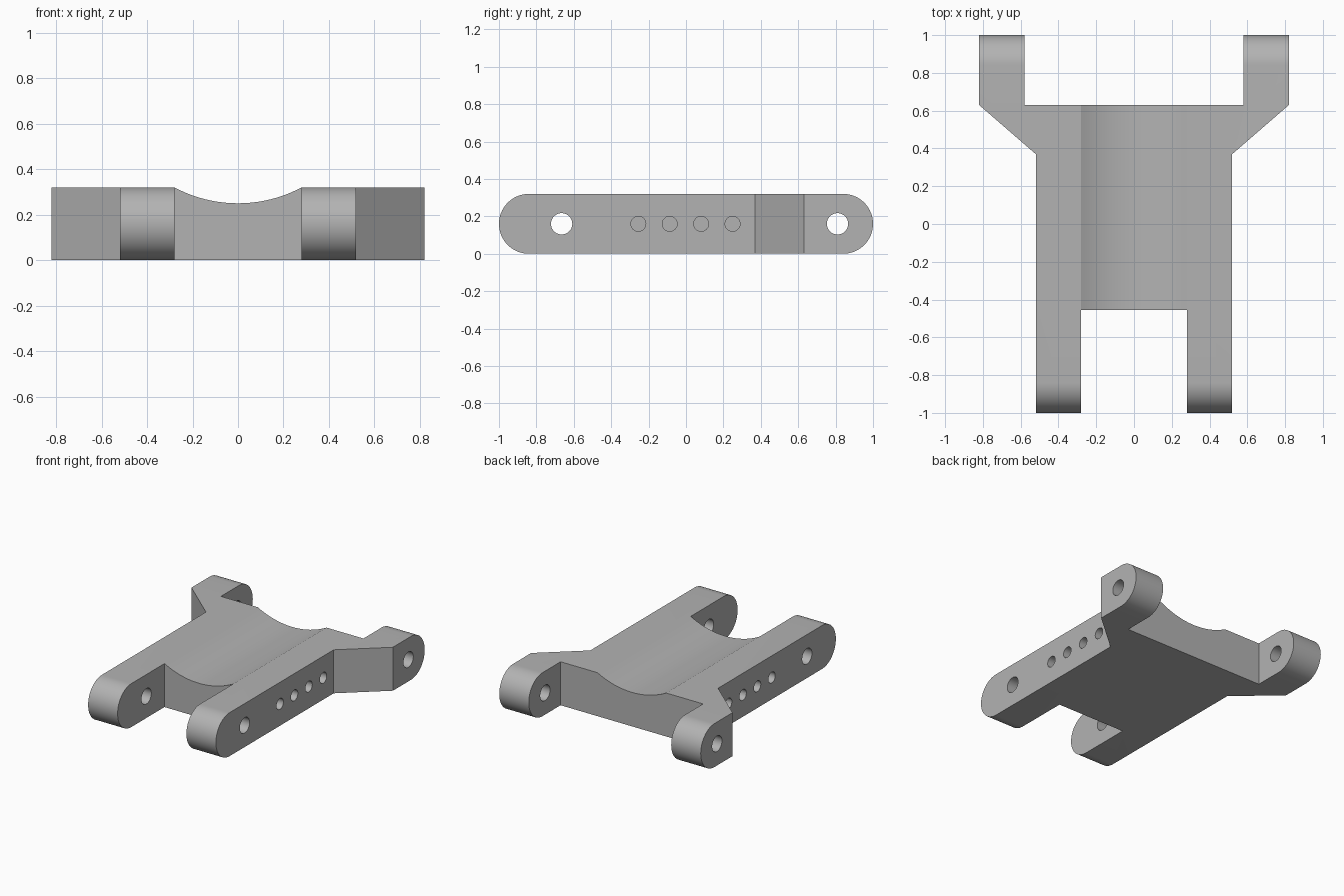
import bpy, bmesh, math
from mathutils import Matrix, Vector

if "Cube" in bpy.data.objects:
    bpy.data.objects.remove(bpy.data.objects["Cube"], do_unlink=True)

HEIGHT = 0.32
MID = HEIGHT / 2

grey = bpy.data.materials.new("plain grey")
grey.use_nodes = True
grey.diffuse_color = (0.45, 0.45, 0.45, 1)
grey.node_tree.nodes["Principled BSDF"].inputs["Base Color"].default_value = (0.45, 0.45, 0.45, 1)


def prism(name, points, direction):
    """Extrude a closed outline of 3D points along a direction."""
    bm = bmesh.new()
    face = bm.faces.new([bm.verts.new(p) for p in points])
    top = bmesh.ops.extrude_face_region(bm, geom=[face])["geom"]
    bmesh.ops.translate(bm, vec=Vector(direction),
                        verts=[v for v in top if isinstance(v, bmesh.types.BMVert)])
    bmesh.ops.recalc_face_normals(bm, faces=bm.faces)
    return finish(name, bm)


def cylinder(name, axis, centre, radius, length, sides):
    """Cylinder along the x or y axis."""
    bm = bmesh.new()
    turn = Matrix.Rotation(math.pi / 2, 4, "Y" if axis == "x" else "X")
    bmesh.ops.create_cone(bm, cap_ends=True, segments=sides, radius1=radius, radius2=radius,
                          depth=length, matrix=Matrix.Translation(centre) @ turn)
    return finish(name, bm)


def finish(name, bm):
    mesh = bpy.data.meshes.new(name)
    bm.to_mesh(mesh)
    bm.free()
    mesh.materials.append(grey)
    obj = bpy.data.objects.new(name, mesh)
    bpy.context.collection.objects.link(obj)
    return obj


def carve(target, tool, operation="DIFFERENCE"):
    """Apply a boolean and discard the cutter."""
    tool.hide_render = True
    bpy.context.view_layer.objects.active = target
    mod = target.modifiers.new(tool.name, "BOOLEAN")
    mod.object, mod.operation, mod.solver = tool, operation, "EXACT"
    bpy.ops.object.modifier_apply(modifier=mod.name)
    bpy.data.objects.remove(tool, do_unlink=True)


# Plan outline: half of it, mirrored
half = [(0.28, -0.455), (0.28, -1), (0.52, -1), (0.52, 0.37),
        (0.82, 0.63), (0.82, 1), (0.58, 1), (0.58, 0.63)]
outline = half + [(-x, y) for x, y in reversed(half)]
arm = prism("suspension_arm", [(x, y, 0) for x, y in outline], (0, 0, HEIGHT))

# Rounded ends of the prongs, from the side profile
profile = []
for end, start in ((1, -90), (-1, 90)):
    for i in range(33):
        a = math.radians(start + 180 * i / 32)
        profile.append((-1, end * (1 - MID) + MID * math.cos(a), MID + MID * math.sin(a)))
carve(arm, prism("side_profile", profile, (2, 0, 0)), "INTERSECT")

# Shallow trough along the top
carve(arm, cylinder("trough_cutter", "y", (0, 0, 0.845), 0.595, 3, 128))

# Pivot pin holes through the prongs
for y in (-0.665, 0.81):
    carve(arm, cylinder("pin_cutter", "x", (0, y, MID), 0.057, 3, 48))

# Row of blind holes in each flank
for side in (1, -1):
    for i in range(4):
        y = -0.255 + i * 0.168
        carve(arm, cylinder("blind_cutter", "x", (side * 0.52, y, MID), 0.04, 0.24, 32))

bpy.ops.object.select_all(action="DESELECT")
arm.select_set(True)
bpy.context.view_layer.objects.active = arm
bpy.ops.object.shade_smooth_by_angle(angle=math.radians(25))
